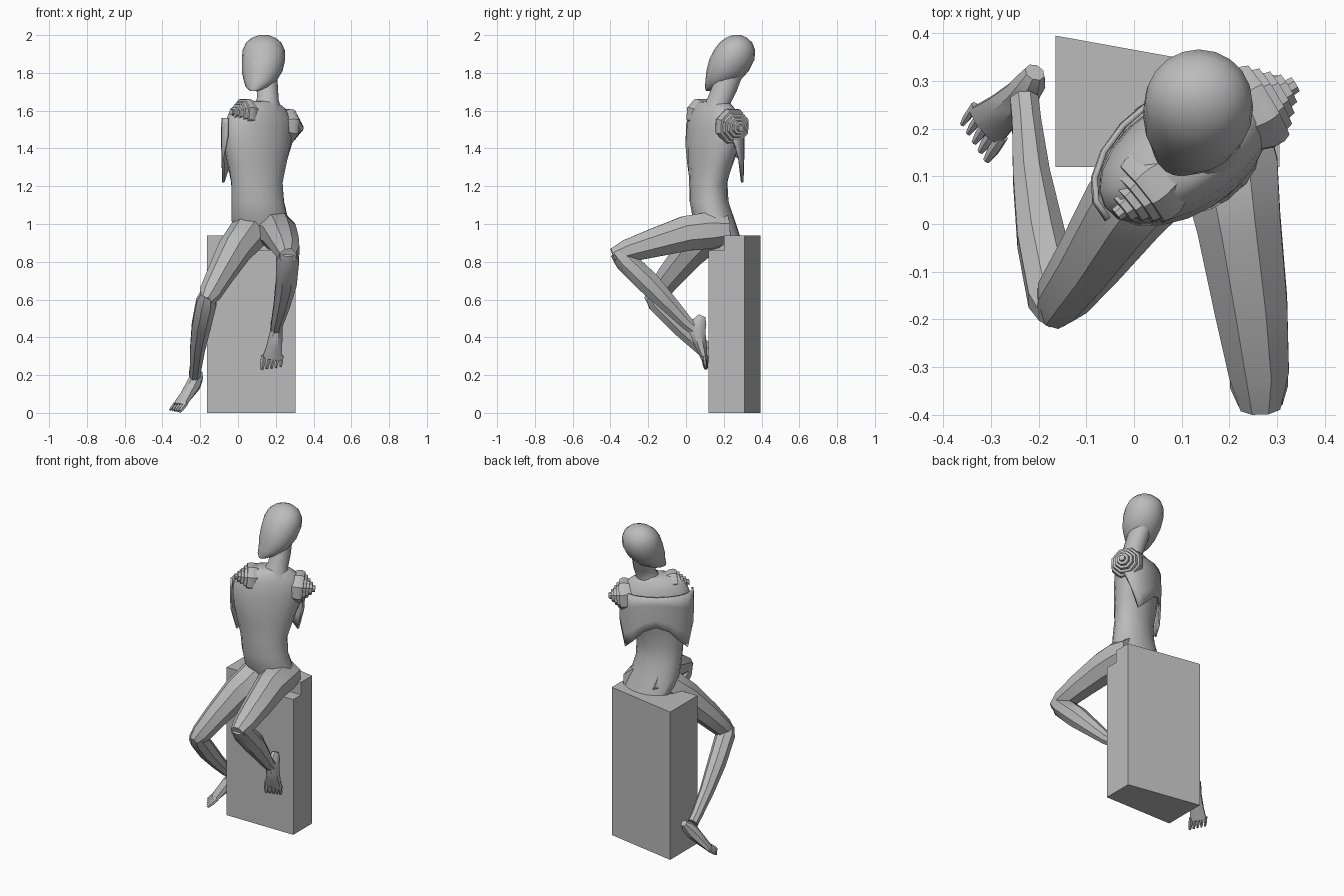
import bpy, bmesh, math
from mathutils import Vector

if "Cube" in bpy.data.objects:
    bpy.data.objects.remove(bpy.data.objects["Cube"])

grey = bpy.data.materials.new("stone grey")
grey.diffuse_color = (0.5, 0.5, 0.5, 1)
grey.use_nodes = True
grey.node_tree.nodes["Principled BSDF"].inputs["Base Color"].default_value = grey.diffuse_color


def make(name, bm, angle=40):
    bmesh.ops.recalc_face_normals(bm, faces=bm.faces[:])
    me = bpy.data.meshes.new(name)
    bm.to_mesh(me)
    bm.free()
    me.materials.append(grey)
    ob = bpy.data.objects.new(name, me)
    bpy.context.collection.objects.link(ob)
    bpy.ops.object.select_all(action='DESELECT')
    ob.select_set(True)
    bpy.context.view_layer.objects.active = ob
    if angle:
        bpy.ops.object.shade_smooth_by_angle(angle=math.radians(angle))
    return ob


def skin(name, loops, angle=40):
    """Bridge closed loops of points and cap both ends."""
    bm = bmesh.new()
    rows = [[bm.verts.new(p) for p in loop] for loop in loops]
    n = len(rows[0])
    for a, b in zip(rows, rows[1:]):
        for i in range(n):
            j = (i + 1) % n
            bm.faces.new((a[i], a[j], b[j], b[i]))
    bm.faces.new(rows[0])
    bm.faces.new(rows[-1])
    return make(name, bm, angle)


def tube(name, rings, width=(1, 0, 0), n=8, angle=40):
    """Rings are (centre, half width, half thickness) along a path."""
    pts = [Vector(r[0]) for r in rings]
    loops = []
    for i, (c, rw, rt) in enumerate(rings):
        t = (pts[min(i + 1, len(pts) - 1)] - pts[max(i - 1, 0)]).normalized()
        w = Vector(width)
        w = (w - t * w.dot(t)).normalized()
        s = t.cross(w)
        loops.append([pts[i] + w * rw * math.cos(a) + s * rt * math.sin(a)
                      for a in [2 * math.pi * (k + 0.5) / n for k in range(n)]])
    return skin(name, loops, angle)


def oval(cx, cy, z, a, b, turn=0, tilt=0, n=20):
    """Horizontal oval, turned about z and tilted along its long axis."""
    c, s = math.cos(math.radians(turn)), math.sin(math.radians(turn))
    out = []
    for k in range(n):
        t = 2 * math.pi * k / n
        u, v = a * math.cos(t), b * math.sin(t)
        out.append((cx + u * c - v * s, cy + u * s + v * c, z + tilt * u))
    return out


def prism(name, outline, z0, z1):
    return skin(name, [[(x, y, z) for x, y in outline] for z in (z0, z1)], 0)


# pedestal with a notch at its front corner under the thigh
pedestal = prism("pedestal", [(-.165, .12), (.305, .12), (.305, .31), (-.165, .395)], 0, .94)
cutter = prism("notch_cutter", [(.1, .05), (.4, .05), (.4, .2), (.1, .2)], .86, 1.1)
cutter.hide_render = True
cutter.hide_set(True)
cut = pedestal.modifiers.new("notch", 'BOOLEAN')
cut.operation = 'DIFFERENCE'
cut.solver = 'EXACT'
cut.object = cutter

# torso: pelvis upward, twisting toward the shoulders
skin("torso", [oval(*r) for r in [
    (.13, .17, .89, .10, .08), (.13, .18, .94, .155, .105),
    (.115, .145, 1.03, .15, .11, 3), (.105, .122, 1.12, .14, .103, 8),
    (.1, .118, 1.22, .14, .098, 15), (.1, .128, 1.32, .165, .11, 25),
    (.103, .14, 1.42, .195, .12, 32), (.11, .15, 1.51, .205, .115, 34, -.1),
    (.125, .155, 1.58, .185, .1, 34, -.18), (.135, .16, 1.63, .13, .075, 34, -.15),
    (.145, .165, 1.65, .06, .055, 34)]], 50)

# broken back shell: two pointed tips either side of the spine
bm = bmesh.new()
hems = [1.46, 1.36, 1.22, 1.27, 1.34, 1.37, 1.34, 1.27, 1.22, 1.36, 1.46]
turn = math.radians(34)
cols = []
for i, hem in enumerate(hems):
    t = math.radians(-10 + 200 * i / (len(hems) - 1))
    col = []
    for k in range(5):
        z = 1.56 + (hem - 1.56) * k / 4
        f = 1.03 - .04 * abs(z - 1.46) / .25
        u, v = .207 * f * math.cos(t), .128 * f * math.sin(t)
        col.append(bm.verts.new((.105 + u * math.cos(turn) - v * math.sin(turn),
                                 .145 + u * math.sin(turn) + v * math.cos(turn), z)))
    cols.append(col)
for a, b in zip(cols, cols[1:]):
    for k in range(4):
        bm.faces.new((a[k], a[k + 1], b[k + 1], b[k]))
shell = make("back_shell", bm)
thick = shell.modifiers.new("thickness", 'SOLIDIFY')
thick.thickness = .012
thick.offset = 0


# shoulder stumps: stepped octagonal tiers
def stump(name, base, axis, r):
    p, d = Vector(base), Vector(axis).normalized()
    rings = [(p - d * .09, r * .75), (p - d * .03, r)]
    for k in range(5):
        rad = r * (1 - .2 * k)
        rings += [(p + d * (.017 * k - .01), rad), (p + d * (.017 * k + .006), rad * .93)]
    side = d.cross(Vector((0, 0, 1))).normalized()
    up = side.cross(d)
    skin(name, [[c + side * q * math.cos(a) + up * q * math.sin(a)
                 for a in [math.pi * (k + .5) / 4 for k in range(8)]]
                for c, q in rings], 25)


stump("right_shoulder_stump", (.02, .065, 1.585), (-.75, -.6, .1), .085)
stump("left_shoulder_stump", (.275, .255, 1.515), (.84, .5, -.1), .098)

# neck and head
tube("neck", [((.15, .165, 1.6), .085, .075), ((.158, .178, 1.66), .058, .062),
              ((.155, .205, 1.72), .058, .065), ((.145, .23, 1.8), .06, .07)], n=14)
skin("head", [oval(*r) for r in [
    (.085, .125, 1.705, .022, .02), (.1, .16, 1.725, .06, .06),
    (.118, .195, 1.76, .088, .092), (.128, .22, 1.81, .108, .112),
    (.135, .243, 1.87, .115, .12), (.136, .257, 1.92, .112, .109),
    (.136, .264, 1.96, .094, .087), (.136, .267, 1.985, .064, .057),
    (.136, .269, 2.0, .025, .022)]], 50)

# legs
tube("left_thigh", [((.185, .22, .97), .10, .08), ((.2, .12, .965), .11, .105),
                    ((.22, 0, .95), .095, .1), ((.245, -.17, .9), .083, .082),
                    ((.262, -.31, .858), .068, .065), ((.265, -.385, .83), .045, .045)])
tube("left_shin", [((.265, -.37, .855), .05, .04), ((.262, -.325, .81), .066, .062),
                   ((.255, -.2, .69), .06, .066), ((.23, -.08, .565), .045, .05),
                   ((.207, .005, .475), .034, .037), ((.203, .05, .44), .032, .035)])
tube("right_thigh", [((.11, .21, 1.0), .09, .08), ((.055, .12, .95), .105, .105),
                     ((-.02, .03, .86), .092, .092), ((-.095, -.08, .73), .073, .075),
                     ((-.15, -.155, .63), .06, .06), ((-.172, -.19, .59), .038, .038)])
tube("right_shin", [((-.162, -.19, .63), .04, .035), ((-.168, -.155, .585), .058, .055),
                    ((-.195, -.03, .46), .054, .056), ((-.215, .1, .335), .042, .045),
                    ((-.225, .21, .235), .033, .036), ((-.23, .26, .2), .032, .034)])


# feet with five toes each
def foot(side, rings, width, toe):
    tube(side + "_foot", rings, width)
    ball, hw, w, d = Vector(rings[-1][0]), rings[-1][1], Vector(width).normalized(), Vector(toe)
    for k in range(5):
        s = -.84 + .42 * k
        p = ball + w * hw * s
        reach = .78 + .06 * k
        r = hw * (.17 + .02 * k)
        tube("%s_toe_%d" % (side, k + 1),
             [(p - d * .3, r, r), (p + d * .5 * reach, r, r), (p + d * reach, r * .6, r * .6)],
             width, 6)


foot("left", [((.205, .085, .515), .02, .02), ((.205, .07, .48), .034, .042),
              ((.203, .06, .43), .036, .046), ((.192, .08, .35), .045, .032),
              ((.182, .098, .285), .058, .017)], (-1, 0, 0), (-.008, .008, -.054))
foot("right", [((-.208, .318, .215), .022, .02), ((-.216, .298, .19), .032, .036),
               ((-.235, .272, .15), .036, .042), ((-.275, .235, .09), .043, .03),
               ((-.312, .205, .04), .052, .017)], (.65, -.75, 0), (-.025, -.038, -.032))
